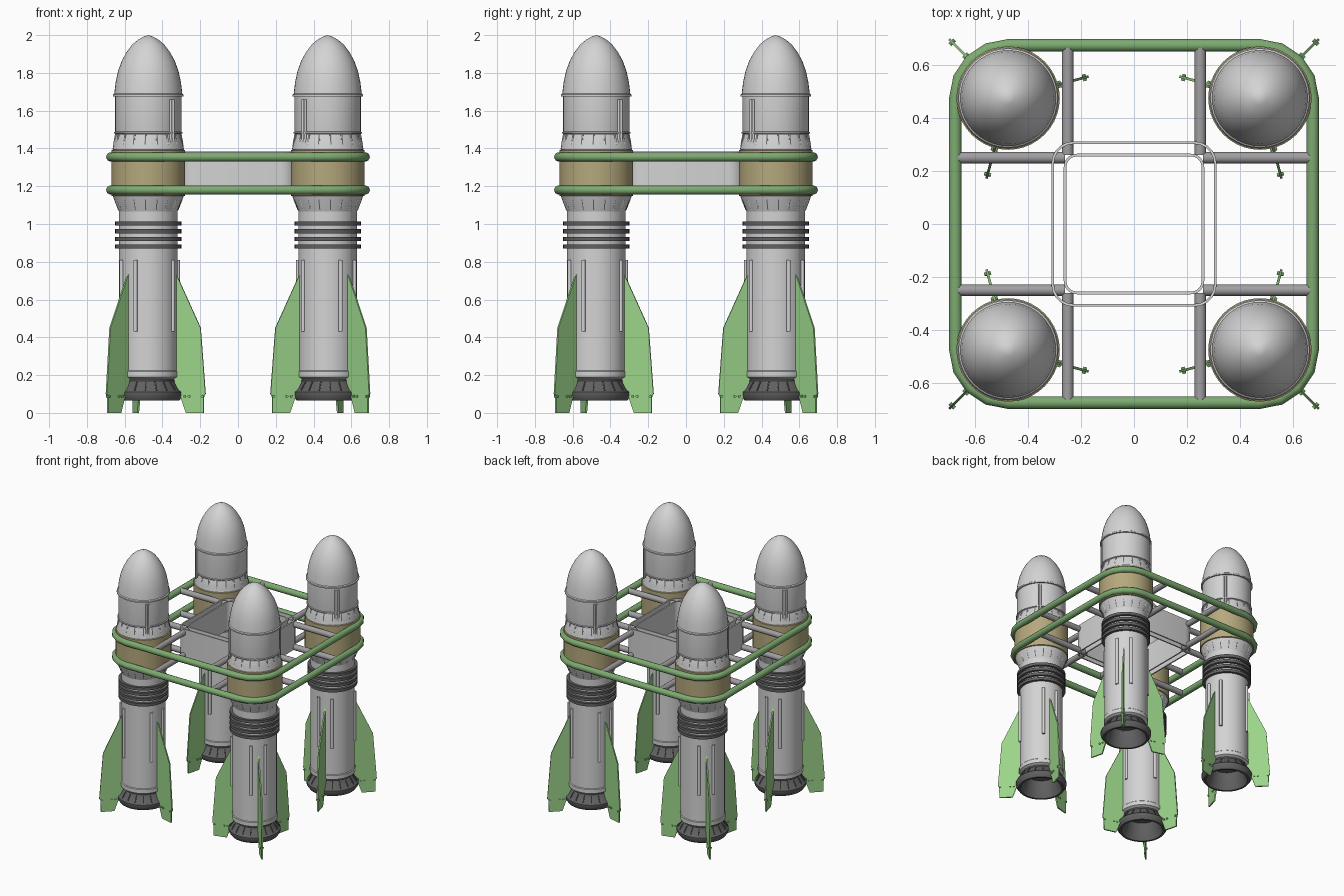
import bpy, bmesh, math
from mathutils import Vector, Matrix

if "Cube" in bpy.data.objects:
    bpy.data.objects.remove(bpy.data.objects["Cube"])

def mat(name, r, g, b):
    m = bpy.data.materials.new(name)
    lin = lambda c: c / 12.92 if c <= 0.04045 else ((c + 0.055) / 1.055) ** 2.4
    m.diffuse_color = (lin(r), lin(g), lin(b), 1)
    m.use_nodes = True
    m.node_tree.nodes["Principled BSDF"].inputs["Base Color"].default_value = m.diffuse_color
    return m

LIGHT = mat("light_grey", 0.83, 0.83, 0.83)
GREY = mat("mid_grey", 0.63, 0.62, 0.63)
DARK = mat("dark_grey", 0.38, 0.38, 0.38)
TAN = mat("tan", 0.71, 0.66, 0.49)
FIN = mat("light_green", 0.61, 0.83, 0.54)
FRAME = mat("frame_green", 0.49, 0.67, 0.44)

def finish(bm, name, material, matrix=Matrix()):
    bmesh.ops.remove_doubles(bm, verts=bm.verts, dist=1e-5)
    bmesh.ops.recalc_face_normals(bm, faces=bm.faces)
    me = bpy.data.meshes.new(name)
    bm.to_mesh(me)
    bm.free()
    me.materials.append(material)
    ob = bpy.data.objects.new(name, me)
    ob.matrix_world = matrix
    bpy.context.collection.objects.link(ob)
    return ob

def lathe(name, profile, material, matrix, n=40):
    bm = bmesh.new()
    rings = [[bm.verts.new((r * math.cos(2 * math.pi * i / n), r * math.sin(2 * math.pi * i / n), z))
              for i in range(n)] for r, z in profile]
    for a, b in zip(rings, rings[1:]):
        for i in range(n):
            j = (i + 1) % n
            bm.faces.new((a[i], a[j], b[j], b[i]))
    return finish(bm, name, material, matrix)

def add_rod(bm, a, b, r, n=12):
    a, b = Vector(a), Vector(b)
    m = Matrix.Translation((a + b) / 2) @ (b - a).to_track_quat('Z', 'Y').to_matrix().to_4x4()
    bmesh.ops.create_cone(bm, cap_ends=True, segments=n, radius1=r, radius2=r,
                          depth=(b - a).length, matrix=m)

def polar(r, deg, z):
    t = math.radians(deg)
    return (r * math.cos(t), r * math.sin(t), z)

def rounded_square(half, rad, seg):
    c = half - rad
    pts = []
    for k, (sx, sy) in enumerate([(1, 1), (-1, 1), (-1, -1), (1, -1)]):
        for i in range(seg + 1):
            t = math.radians(90 * k + 90 * i / seg)
            pts.append((sx * c + rad * math.cos(t), sy * c + rad * math.sin(t)))
    return pts

# Rockets: local +x points outward along the diagonal of the frame
def rocket(tag, matrix):
    def turned(part, profile, material):
        lathe(f"{part}_{tag}", profile, material, matrix)
    turned("nose_cone", [(0.187, 1.675), (0.187, 1.685), (0.18, 1.69), (0.173, 1.75), (0.160, 1.81),
                         (0.140, 1.865), (0.115, 1.91), (0.085, 1.95), (0.055, 1.975), (0.025, 1.992),
                         (0, 2.0)], LIGHT)
    turned("upper_tank", [(0.172, 1.47), (0.176, 1.49), (0.176, 1.675), (0.187, 1.675)], LIGHT)
    turned("upper_collar", [(0.19, 1.395), (0.186, 1.41), (0.184, 1.43), (0.170, 1.475), (0.182, 1.48),
                            (0.182, 1.487), (0.17, 1.49)], LIGHT)
    turned("tan_band", [(0.18, 1.145), (0.195, 1.15), (0.195, 1.39), (0.18, 1.395)], TAN)
    turned("lower_cone", [(0.188, 1.15), (0.183, 1.135), (0.155, 1.065)], LIGHT)
    turned("main_body", [(0.155, 1.07), (0.155, 0.385)], LIGHT)
    turned("lower_skirt", [(0.155, 0.385), (0.155, 0.225), (0.160, 0.22), (0.160, 0.19), (0.14, 0.18)], LIGHT)
    turned("nozzle", [(0.14, 0.185), (0.138, 0.17), (0.165, 0.125), (0.182, 0.11), (0.182, 0.09),
                      (0.165, 0.065), (0.150, 0.065), (0.13, 0.11), (0.11, 0.19), (0, 0.19)], DARK)
    for i in range(4):
        z = 0.88 + 0.041 * i
        turned(f"cooling_ring_{i + 1}", [(0.15, z - 0.011), (0.175, z - 0.011), (0.175, z + 0.011),
                                         (0.15, z + 0.011)], DARK)

    # Ribs on the collar and cone, and on the nozzle
    bm, nozzle_ribs = bmesh.new(), bmesh.new()
    for i in range(18):
        add_rod(bm, polar(0.182, i * 20, 1.42), polar(0.172, i * 20, 1.475), 0.005, 6)
        add_rod(bm, polar(0.178, i * 20, 1.13), polar(0.157, i * 20, 1.075), 0.004, 6)
        add_rod(nozzle_ribs, polar(0.143, i * 20, 0.165), polar(0.172, i * 20, 0.12), 0.004, 6)
    finish(bm, f"ribs_{tag}", LIGHT, matrix)
    finish(nozzle_ribs, f"nozzle_ribs_{tag}", DARK, matrix)

    # Side pipes: pairs beside each fin, and two on the upper tank
    bm = bmesh.new()
    for f in (0, 120, 240):
        for s in (-19, 19):
            add_rod(bm, polar(0.157, f + s, 0.43), polar(0.157, f + s, 0.81), 0.011)
    for a in (-90, 90):
        for s in (-3, 3):
            add_rod(bm, polar(0.178, a + s, 1.42), polar(0.178, a + s, 1.66), 0.007)
    finish(bm, f"side_pipes_{tag}", LIGHT, matrix)

    # Fins with hinge pins
    outline = [(0.15, 0.743), (0.287, 0.45), (0.314, 0.10), (0.305, 0.09), (0.303, 0.0),
               (0.207, 0.0), (0.175, 0.09), (0.14, 0.18), (0.15, 0.4)]
    bm, pins = bmesh.new(), bmesh.new()
    for f in (0, 120, 240):
        rot = Matrix.Rotation(math.radians(f), 4, 'Z')
        face = bm.faces.new([bm.verts.new(rot @ Vector((r, -0.005, z))) for r, z in outline])
        ext = bmesh.ops.extrude_face_region(bm, geom=[face])
        bmesh.ops.translate(bm, vec=rot @ Vector((0, 0.010, 0)),
                            verts=[v for v in ext["geom"] if isinstance(v, bmesh.types.BMVert)])
        for r in (0.2, 0.225, 0.298):
            add_rod(pins, rot @ Vector((r, -0.013, 0.088)), rot @ Vector((r, 0.013, 0.088)), 0.007, 8)
    finish(bm, f"fins_{tag}", FIN, matrix)
    finish(pins, f"fin_pins_{tag}", FIN, matrix)

for tag, sx, sy in (("front_left", -1, -1), ("front_right", 1, -1), ("back_left", -1, 1), ("back_right", 1, 1)):
    rocket(tag, Matrix.Translation((sx * 0.475, sy * 0.475, 0)) @ Matrix.Rotation(math.atan2(sy, sx), 4, 'Z'))

# Green frame tubes: circle swept along a rounded square
def sweep_square(name, half, rad, seg, z, tube, material, n=14):
    bm = bmesh.new()
    # offsetting a rounded square keeps its corner centres
    rings = []
    for k in range(n):
        t = 2 * math.pi * k / n
        d = tube * math.cos(t)
        rings.append([bm.verts.new((x, y, z + tube * math.sin(t)))
                      for x, y in rounded_square(half + d, rad + d, seg)])
    m = len(rings[0])
    for k in range(n):
        a, b = rings[k], rings[(k + 1) % n]
        for i in range(m):
            j = (i + 1) % m
            bm.faces.new((a[i], a[j], b[j], b[i]))
    finish(bm, name, material)

for label, z in (("upper", 1.355), ("lower", 1.18)):
    sweep_square(f"{label}_frame_tube", 0.674, 0.2, 4, z, 0.024, FRAME)
    # Grey cross bars from the frame to the central box
    bm = bmesh.new()
    for s in (-0.25, 0.25):
        for e in (-1, 1):
            add_rod(bm, (s, e * 0.26, z), (s, e * 0.674, z), 0.022, 14)
            add_rod(bm, (e * 0.26, s, z), (e * 0.674, s, z), 0.022, 14)
    finish(bm, f"{label}_cross_bars", GREY)

# Central open box: two nested thin walls
for name, half, rad in (("outer_box_wall", 0.312, 0.085), ("inner_box_wall", 0.265, 0.05)):
    bm = bmesh.new()
    rings = [[bm.verts.new((x, y, z)) for x, y in rounded_square(half - d, rad - d, 5)]
             for d, z in ((0, 1.165), (0, 1.385), (0.01, 1.385), (0.01, 1.165))]
    m = len(rings[0])
    for k in range(4):
        a, b = rings[k], rings[(k + 1) % 4]
        for i in range(m):
            j = (i + 1) % m
            bm.faces.new((a[i], a[j], b[j], b[i]))
    finish(bm, name, LIGHT)

# Smooth shading with sharp edges kept
for ob in bpy.context.collection.objects:
    ob.select_set(True)
    bpy.context.view_layer.objects.active = ob
bpy.ops.object.shade_smooth_by_angle(angle=math.radians(35))
